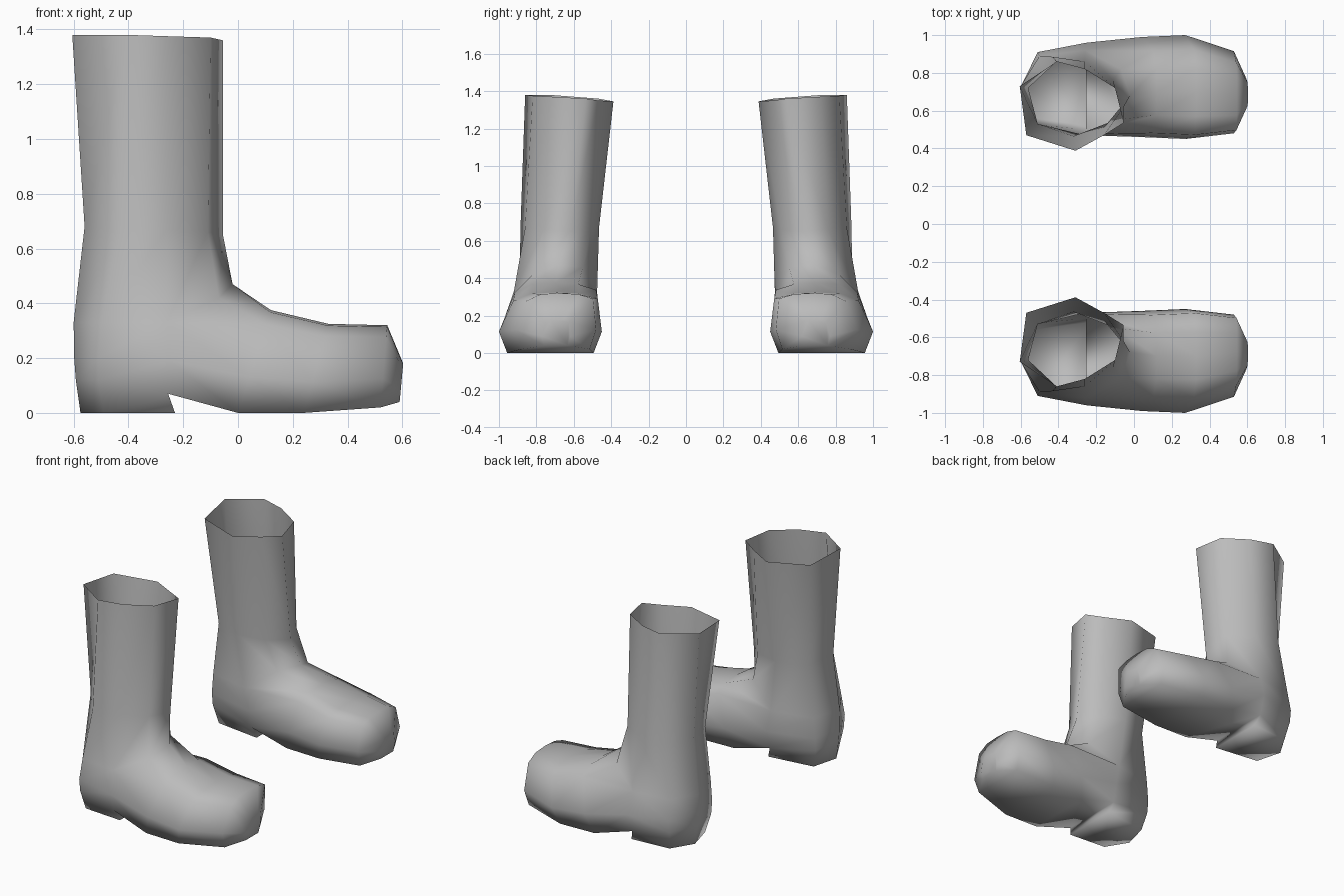
import bpy, bmesh

if "Cube" in bpy.data.objects:
    bpy.data.objects.remove(bpy.data.objects["Cube"])

leather = bpy.data.materials.new("grey_leather")
leather.diffuse_color = (0.5, 0.5, 0.5, 1)
leather.use_nodes = True
leather.node_tree.nodes["Principled BSDF"].inputs["Base Color"].default_value = leather.diffuse_color

# Shaft rings: front, then round the outer side, the back and the inner side
TOP = [(-.055, .535, 1.36), (-.10, .72, 1.37), (-.26, .82, 1.375), (-.41, .86, 1.38),
       (-.605, .73, 1.38), (-.57, .47, 1.36), (-.31, .388, 1.345), (-.16, .47, 1.35)]
CALF = [(-.055, .62, .65), (-.11, .76, .66), (-.26, .86, .67), (-.43, .885, .67),
        (-.56, .72, .68), (-.51, .53, .67), (-.32, .465, .67), (-.16, .51, .66)]
ANKLE = [(-.02, .68, .47), (-.07, .82, .42), (-.26, .92, .33), (-.50, .89, .33),
         (-.60, .73, .33), (-.55, .53, .33), (-.28, .475, .33), (-.10, .55, .46)]
# Heel rows: outer side, outer back, back, inner back, inner side
HEEL = [
    [(-.25, .96, .19), (-.51, .91, .20), (-.598, .73, .20), (-.56, .53, .20), (-.25, .47, .19)],
    [(-.255, .92, .07), (-.51, .90, .12), (-.592, .73, .12), (-.56, .54, .12), (-.255, .50, .07)],
    [(-.23, .89, 0), (-.49, .87, 0), (-.575, .73, 0), (-.53, .56, 0), (-.23, .52, 0)],
]
# Foot cross-section as (across, up) fractions, and the sections along the foot:
# top x, bottom x, top z, bottom z, inner y, outer y
SECTION = [(.45, 1), (.68, .98), (.86, .86), (1, .35), (.92, 0),
           (.08, 0), (0, .35), (.04, .90), (.22, .98)]
FOOT = [(.12, 0, .375, 0, .46, .99), (.33, .24, .325, 0, .45, 1.0),
        (.545, .52, .32, .02, .48, .915), (.603, .59, .18, .04, .62, .77)]


def section(xt, xb, zt, zb, yi, yo):
    return [(xb + (xt - xb) * v, yi + (yo - yi) * u, zb + (zt - zb) * v) for u, v in SECTION]


def bridge(bm, a, b, closed=True):
    n = len(a)
    for i in range(n if closed else n - 1):
        j = (i + 1) % n
        bm.faces.new((a[i], a[j], b[j], b[i]))


def boot(name, side):
    bm = bmesh.new()

    def add(points):
        return [bm.verts.new((x, y * side, z)) for x, y, z in points]

    # open shaft
    top, calf, ankle = add(TOP), add(CALF), add(ANKLE)
    bridge(bm, top, calf)
    bridge(bm, calf, ankle)
    # heel wrapped around the back, with its front wall and base
    rows = [ankle[2:7]] + [add(r) for r in HEEL]
    for a, b in zip(rows, rows[1:]):
        bridge(bm, a, b, closed=False)
    mid, notch, base = rows[1:]
    bm.faces.new((notch[4], notch[0], base[0], base[4]))
    bm.faces.new(base)
    # foot running from the instep to the toe
    ring = [ankle[0], ankle[1], ankle[2], mid[0], notch[0],
            notch[4], mid[4], ankle[6], ankle[7]]
    for spec in FOOT:
        nxt = add(section(*spec))
        bridge(bm, ring, nxt)
        ring = nxt
    bm.faces.new(ring)

    bmesh.ops.recalc_face_normals(bm, faces=bm.faces)
    for f in bm.faces:
        f.smooth = True
    me = bpy.data.meshes.new(name)
    bm.to_mesh(me)
    bm.free()
    me.materials.append(leather)
    bpy.context.collection.objects.link(bpy.data.objects.new(name, me))


boot("left_boot", 1)
boot("right_boot", -1)
